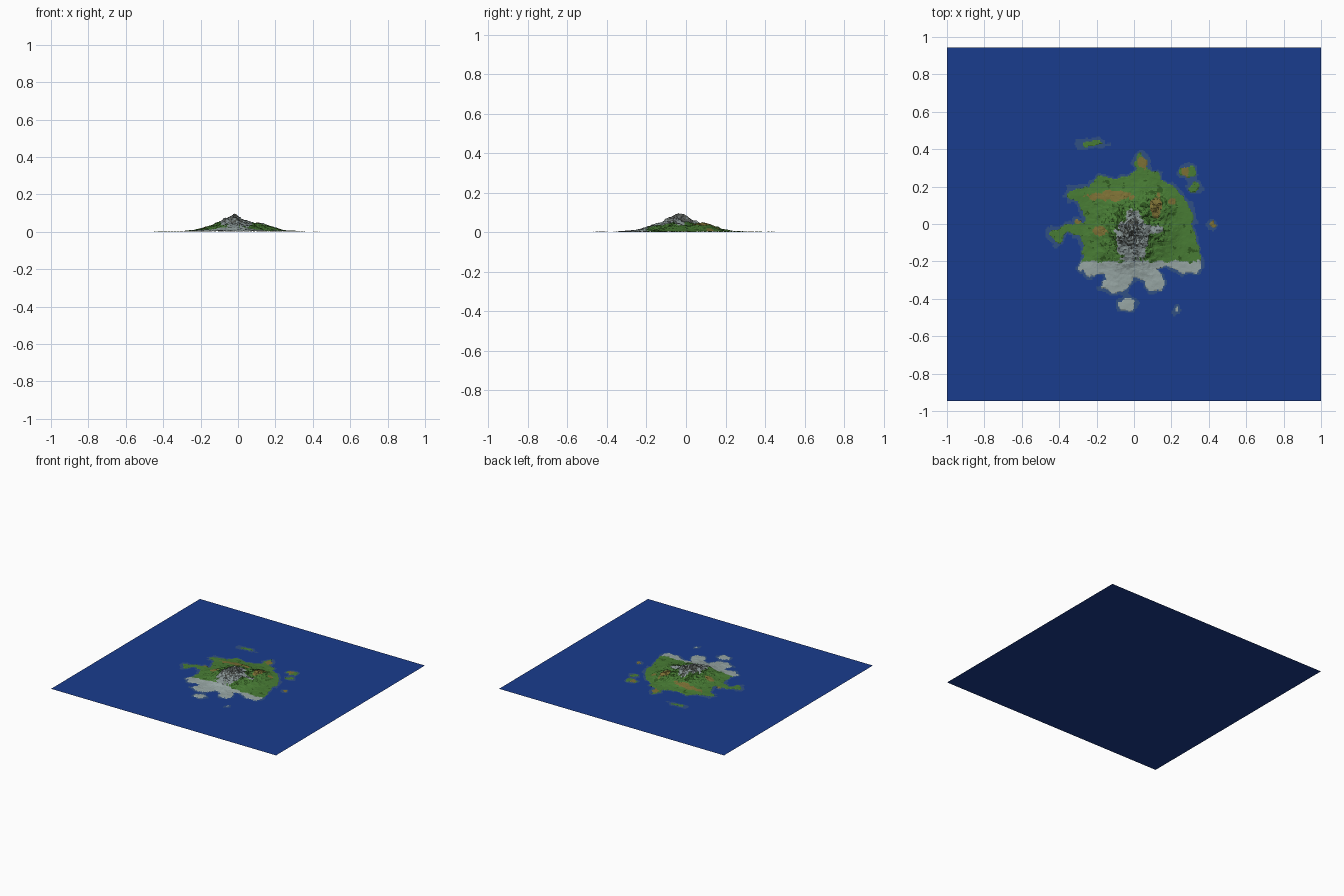
import bpy, bmesh, math
from mathutils import Vector, noise

if "Cube" in bpy.data.objects:
    bpy.data.objects.remove(bpy.data.objects["Cube"])

STEP = 0.0065

# Rough coastline of the main island, anticlockwise hand trace
COAST = [(.04, .38), (.08, .33), (.08, .29), (.14, .27), (.15, .23), (.20, .22),
         (.24, .16), (.29, .10), (.32, .04), (.32, -.05), (.35, -.12), (.37, -.20),
         (.34, -.26), (.26, -.26), (.18, -.22), (.12, -.24), (.16, -.30), (.15, -.36),
         (.08, -.36), (.04, -.30), (-.01, -.28), (-.06, -.37), (-.12, -.37), (-.19, -.34),
         (-.14, -.30), (-.17, -.26), (-.24, -.28), (-.30, -.24), (-.28, -.19), (-.26, -.13),
         (-.30, -.06), (-.36, -.05), (-.40, -.10), (-.45, -.07), (-.45, -.02), (-.40, -.02),
         (-.32, 0), (-.31, .03), (-.27, 0), (-.28, .11), (-.37, .14), (-.34, .18),
         (-.27, .20), (-.22, .22), (-.18, .25), (-.10, .24), (-.03, .25), (.01, .29), (0, .33)]
# Islets: x, y, half width, half depth
ISLETS = [(-.22, .43, .05, .015), (.29, .28, .04, .035), (.33, .20, .03, .025),
          (.42, 0, .018, .016), (.227, -.46, .011, .013), (-.04, -.43, .045, .033)]
# Brown earth patches: x, y, half width, half depth
EARTH = [(-.12, .15, .13, .03), (-.18, -.04, .04, .03), (.12, .09, .035, .07), (.05, .33, .03, .035),
         (.28, .28, .025, .035), (.42, 0, .03, .03), (-.30, .02, .02, .02), (.20, .12, .02, .02)]


def fbm(x, y, scale, seed):
    return noise.fractal(Vector((x * scale, y * scale, seed)), 0.8, 2.0, 4)


def inside_ellipse(x, y, e):
    return 1 - math.hypot((x - e[0]) / e[2], (y - e[1]) / e[3])


def shore_distance(x, y):
    """Signed distance to the shore, positive on land."""
    x, y = x + .018 * fbm(x, y, 18, 1), y + .018 * fbm(x, y, 18, 5)
    inside, best = False, 9.0
    for (ax, ay), (bx, by) in zip(COAST, COAST[1:] + COAST[:1]):
        dx, dy = bx - ax, by - ay
        t = ((x - ax) * dx + (y - ay) * dy) / (dx * dx + dy * dy)
        t = min(1, max(0, t))
        best = min(best, (x - ax - t * dx) ** 2 + (y - ay - t * dy) ** 2)
        if (ay > y) != (by > y) and x < ax + (y - ay) * dx / dy:
            inside = not inside
    d = math.sqrt(best) * (1 if inside else -1)
    return max([d] + [inside_ellipse(x, y, e) * min(e[2], e[3]) for e in ISLETS])


def height(x, y, d):
    """Main summit, a lower eastern shoulder and eroded ridges."""
    if d <= 0:
        return .0012
    r = math.hypot((x + .02), (y + .04) * .9)
    h = .088 * math.exp(-(r / .115) ** 1.25)
    h = max(h, .042 * math.exp(-(math.hypot(x - .10, y - .08) / .10) ** 2))
    h = max(h, .038 * math.exp(-(math.hypot(x - .11, y + .04) / .10) ** 2))
    rough = fbm(x, y, 22, 9)
    ridge = abs(fbm(x, y, 13, 3))
    h *= 1.06 + .22 * rough - .28 * ridge
    return .003 + max(0, h) * min(1, d / .09) + .0008 * (1 + rough)


def material(name, rgb):
    m = bpy.data.materials.new(name)
    m.diffuse_color = (*rgb, 1)
    m.use_nodes = True
    m.node_tree.nodes["Principled BSDF"].inputs["Base Color"].default_value = m.diffuse_color
    return m


mats = [material("grass", (.065, .20, .035)), material("forest", (.03, .10, .015)),
        material("earth", (.20, .16, .035)), material("rock", (.24, .29, .29)),
        material("pale_ground", (.31, .38, .37)), material("dark_rock", (.09, .10, .09))]
shallow_mat = material("shallow_water", (.03, .08, .23))
sea_mat = material("sea_water", (.01, .045, .27))


def ground_type(c, n):
    """Pick the land colour from place, height and slope."""
    x, y, z = c
    wob = fbm(x, y, 25, 7)
    if y + .015 * wob < -.20:
        return 4
    r = math.hypot((x + .01) / .085, (y + .08) / .14)
    arm = math.hypot((x - .09) / .06, (y + .03) / .025)
    if min(r, arm) + .3 * wob < 1:
        return 5 if n.z < .70 or (z > .07 and wob > .1) else 3
    if max(inside_ellipse(x, y, e) for e in EARTH) + .4 * wob > .1:
        return 2
    return 1 if n.z < .86 or wob > .55 else 0


def grid_object(name, cells, heights, materials, pick=None):
    bm = bmesh.new()
    verts = {}

    def vert(k):
        if k not in verts:
            verts[k] = bm.verts.new((k[0] * STEP, k[1] * STEP, heights[k]))
        return verts[k]

    for i, j in cells:
        a, b, c, d = [vert(k) for k in ((i, j), (i + 1, j), (i + 1, j + 1), (i, j + 1))]
        tris = ((a, b, c), (a, c, d)) if (i + j) % 2 else ((a, b, d), (b, c, d))
        for t in tris:
            f = bm.faces.new(t)
            f.normal_update()
            if pick:
                f.material_index = pick(f.calc_center_median(), f.normal)
    me = bpy.data.meshes.new(name)
    bm.to_mesh(me)
    bm.free()
    for m in materials:
        me.materials.append(m)
    ob = bpy.data.objects.new(name, me)
    bpy.context.collection.objects.link(ob)
    return ob


# Sample the terrain once on a regular grid
N = int(.52 / STEP)
dist = {(i, j): shore_distance(i * STEP, j * STEP)
        for i in range(-N, N + 1) for j in range(-N, N + 1)}
heights = {k: height(k[0] * STEP, k[1] * STEP, d) for k, d in dist.items()}
land, shallows = [], []
for i in range(-N, N):
    for j in range(-N, N):
        d = sum(dist[k] for k in ((i, j), (i + 1, j), (i, j + 1), (i + 1, j + 1))) / 4
        if d > 0:
            land.append((i, j))
        elif d > -.014 + .014 * fbm(i * STEP, j * STEP, 12, 11):
            shallows.append((i, j))

# Island with its islets, and the shallow water hugging the shore
grid_object("island", land, heights, mats, ground_type)
grid_object("shallows", shallows, {k: min(h, .0012) for k, h in heights.items()}, [shallow_mat])

# Flat sea sheet
bpy.ops.mesh.primitive_plane_add(size=2)
sea = bpy.context.object
sea.name = "sea"
sea.scale = (1, .945, 1)
sea.data.materials.append(sea_mat)
